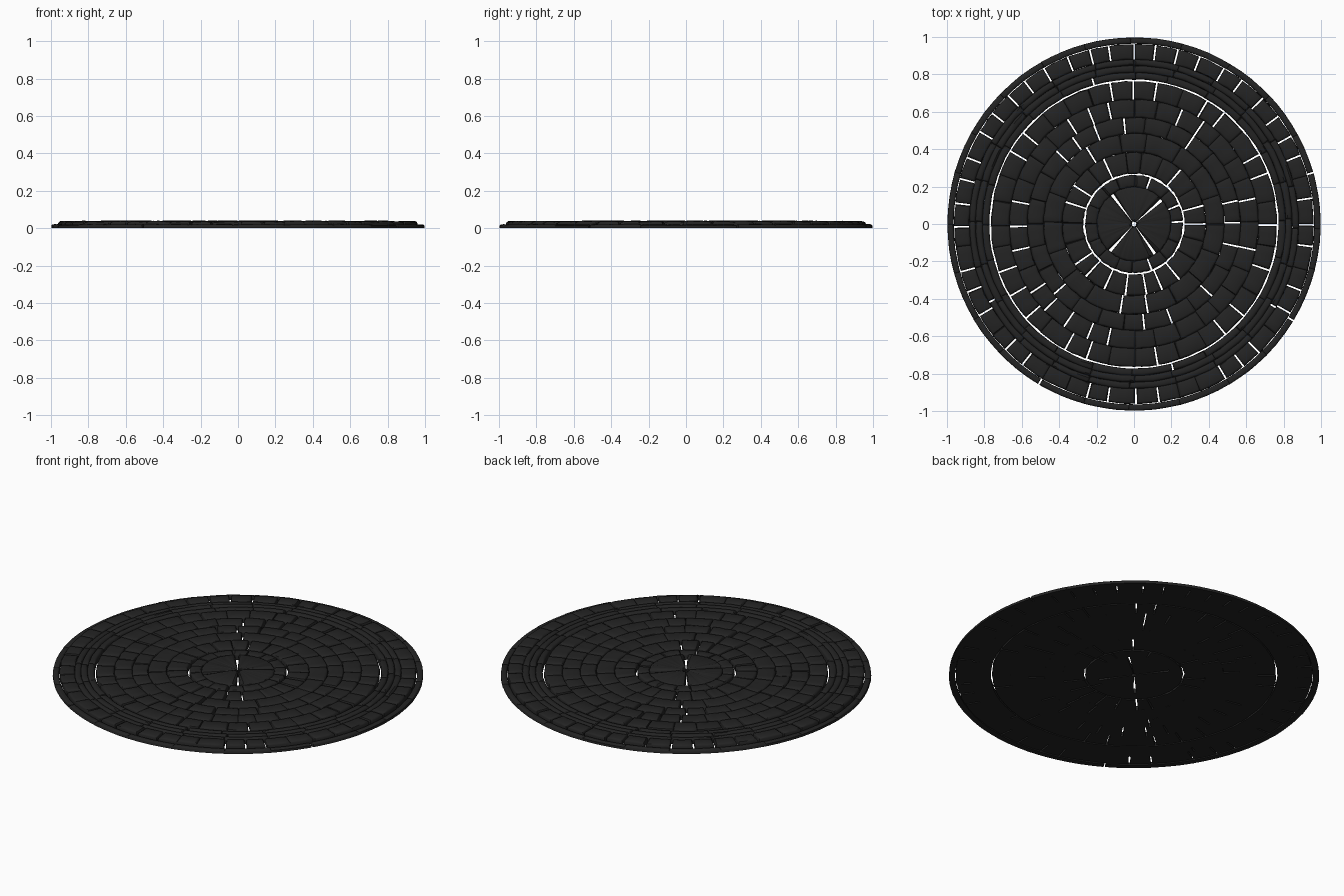
import bpy, bmesh, math, random

if "Cube" in bpy.data.objects:
    bpy.data.objects.remove(bpy.data.objects["Cube"])

random.seed(7)
TAU = 2 * math.pi

stone_mat = bpy.data.materials.new("charcoal stone")
stone_mat.diffuse_color = (0.017, 0.017, 0.017, 1)
stone_mat.use_nodes = True
stone_mat.node_tree.nodes["Principled BSDF"].inputs["Base Color"].default_value = stone_mat.diffuse_color


def outline(bm, r0, r1, a0, a1, z, n, wob):
    """Closed wedge loop between two radii and two angles."""
    vs = []
    for i in range(n + 1):
        a = a0 + (a1 - a0) * i / n
        r = r1 + wob[i]
        vs.append(bm.verts.new((r * math.cos(a), r * math.sin(a), z)))
    for i in range(n, -1, -1):
        a = a0 + (a1 - a0) * i / n
        r = r0 + wob[n + 1 + i]
        vs.append(bm.verts.new((r * math.cos(a), r * math.sin(a), z)))
    return vs


def stone(bm, r0, r1, a0, a1, z0, z1, jitter):
    """Worn cobble: flat base, upright sides, rounded-over domed top."""
    n = max(3, int((a1 - a0) / 0.06))
    rm = (r0 + r1) / 2
    wob = [random.uniform(-jitter, jitter * 0.6) for _ in range(n + 1)]
    wob += [random.uniform(-jitter * 0.6, jitter) for _ in range(n + 1)]
    h = z1 - z0
    rings = []
    for inset, t in ((0, 0), (0.001, 0.68), (0.005, 0.88), (0.013, 1.0)):
        inset = min(inset, (r1 - r0) * 0.3)
        da = min(inset / rm, (a1 - a0) * 0.3)
        rings.append(outline(bm, r0 + inset, r1 - inset, a0 + da, a1 - da,
                             z0 + h * t, n, wob))
    for lo, hi in zip(rings, rings[1:]):
        for i in range(len(lo)):
            j = (i + 1) % len(lo)
            bm.faces.new((lo[i], lo[j], hi[j], hi[i]))
    for ring in (rings[0], rings[-1]):
        m = len(ring)
        for i in range(n):
            bm.faces.new((ring[i], ring[i + 1], ring[m - 2 - i], ring[m - 1 - i]))
    # slight tilt of the worn top
    for v in rings[-1]:
        v.co.z += random.uniform(-0.002, 0.001)


def course(name, r0, r1, count, top, open_chance, jitter=0.003, z0=0.004, phase=0.0):
    """One ring of stones; some joints are open, the rest are tight."""
    bm = bmesh.new()
    rm = (r0 + r1) / 2
    step = TAU / count
    joints = [phase + step * (i + random.uniform(-0.13, 0.13)) for i in range(count)]
    joints.append(joints[0] + TAU)
    gaps = [0.0045 if random.random() < open_chance else -0.0015 for _ in range(count)]
    gaps.append(gaps[0])
    for i in range(count):
        stone(bm, r0, r1, joints[i] + gaps[i] / rm, joints[i + 1] - gaps[i + 1] / rm,
              z0, top + random.uniform(-0.002, 0.001), jitter)
    bmesh.ops.recalc_face_normals(bm, faces=bm.faces)
    me = bpy.data.meshes.new(name)
    bm.to_mesh(me)
    bm.free()
    me.materials.append(stone_mat)
    ob = bpy.data.objects.new(name, me)
    bpy.context.collection.objects.link(ob)
    bpy.ops.object.select_all(action='DESELECT')
    ob.select_set(True)
    bpy.context.view_layer.objects.active = ob
    bpy.ops.object.shade_smooth_by_angle(angle=math.radians(40))


# centre: four quarter stones with a cross joint
course("centre_stones", 0.012, 0.2, 4, 0.039, 1.0, 0.002, phase=TAU / 8)

# cobble courses: name, inner, outer, count, top, chance of an open joint
for args in (
    ("cobble_course_1", 0.195, 0.262, 16, 0.039, 0.25),
    ("cobble_course_2", 0.27, 0.385, 22, 0.039, 0.55),
    ("cobble_course_3", 0.382, 0.485, 18, 0.039, 0.08),
    ("cobble_course_4", 0.482, 0.572, 26, 0.039, 0.45),
    ("cobble_course_5", 0.568, 0.668, 32, 0.039, 0.5),
    ("cobble_course_6", 0.664, 0.765, 36, 0.039, 0.55),
    ("cobble_course_8", 0.878, 0.962, 48, 0.037, 0.75),
):
    course(*args)

# narrow strip courses between the wide ones
course("strip_course_inner", 0.772, 0.812, 24, 0.037, 0.1, 0.002)
course("strip_course_middle", 0.809, 0.848, 24, 0.039, 0.1, 0.002)
course("strip_course_outer", 0.845, 0.882, 24, 0.036, 0.1, 0.002)

# low kerb around the edge
course("edge_kerb", 0.964, 0.998, 24, 0.021, 0.1, 0.001, z0=0.0, phase=TAU / 4)
